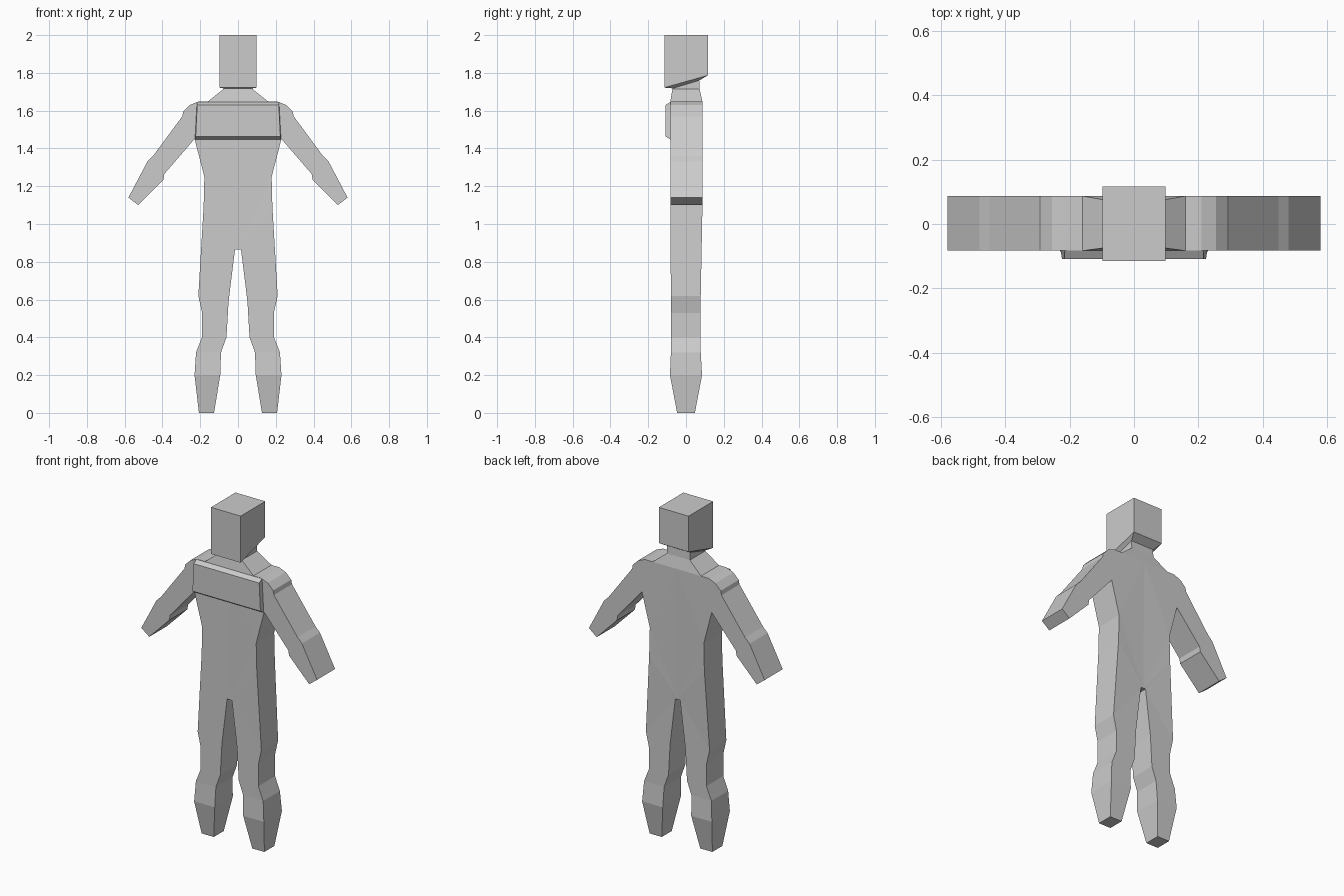
import bpy, bmesh

if "Cube" in bpy.data.objects:
    bpy.data.objects.remove(bpy.data.objects["Cube"])

grey = bpy.data.materials.new("plain grey")
grey.diffuse_color = (0.6, 0.6, 0.6, 1)
grey.use_nodes = True
grey.node_tree.nodes["Principled BSDF"].inputs["Base Color"].default_value = grey.diffuse_color


def finish(bm, name, mirror=False):
    bmesh.ops.remove_doubles(bm, verts=bm.verts, dist=0.0005)
    bmesh.ops.triangulate(bm, faces=[f for f in bm.faces if len(f.verts) > 4])
    bmesh.ops.recalc_face_normals(bm, faces=bm.faces)
    mesh = bpy.data.meshes.new(name)
    bm.to_mesh(mesh)
    bm.free()
    mesh.materials.append(grey)
    ob = bpy.data.objects.new(name, mesh)
    bpy.context.collection.objects.link(ob)
    if mirror:
        mod = ob.modifiers.new("mirror", 'MIRROR')
        mod.use_clip = True
    return ob


def depth(z):
    """Front and back y of the body at a height."""
    if z < 0.1:
        return -0.047, 0.047
    if z < 0.3:
        return -0.085, 0.085
    if z < 1.0:
        return -0.08, 0.078
    if z < 1.7:
        return -0.083, 0.087
    return -0.072, 0.072


def slab(bm, outline, open_heights=()):
    """Thick silhouette, left open on the centre line and at shared heights."""
    front = [bm.verts.new((x, depth(z)[0], z)) for x, z in outline]
    back = [bm.verts.new((x, depth(z)[1], z)) for x, z in outline]
    bm.faces.new(front)
    bm.faces.new(back[::-1])
    n = len(outline)
    for i in range(n):
        j = (i + 1) % n
        (x0, z0), (x1, z1) = outline[i], outline[j]
        if x0 == x1 == 0 or (z0 == z1 and z0 in open_heights and min(x0, x1) < 0.15):
            continue
        bm.faces.new((front[i], front[j], back[j], back[i]))


def rings(bm, loops):
    """Join a stack of four-point rings, capping the last one."""
    rows = [[bm.verts.new(p) for p in loop] for loop in loops]
    for a, b in zip(rows, rows[1:]):
        for i in range(4):
            j = (i + 1) % 4
            bm.faces.new((a[i], a[j], b[j], b[i]))
    bm.faces.new(rows[-1])


def rect(w, y0, y1, z0, z1):
    return [(-w, y0, z0), (w, y0, z0), (w, y1, z1), (-w, y1, z1)]


# Body: foot, leg with torso and arm, then shoulder slope
bm = bmesh.new()
slab(bm, [(0.127, 0), (0.207, 0), (0.23, 0.2), (0.094, 0.2)], (0.2,))
slab(bm, [
    (0.094, 0.2), (0.23, 0.2), (0.222, 0.32), (0.19, 0.4), (0.19, 0.53),
    (0.21, 0.62), (0.182, 1.09), (0.178, 1.25), (0.23, 1.45),          # outer side
    (0.39, 1.265), (0.395, 1.235), (0.528, 1.10), (0.58, 1.14),        # under arm, hand
    (0.48, 1.33), (0.45, 1.36), (0.295, 1.57), (0.29, 1.595),          # upper arm
    (0.255, 1.63), (0.21, 1.648), (0.16, 1.648), (0, 1.648),           # shoulder
    (0, 0.865), (0.016, 0.865), (0.05, 0.59), (0.061, 0.4), (0.09, 0.32),
], (0.2,))
# remove the hidden wall under the neck base
hidden = [f for f in bm.faces if all(abs(v.co.z - 1.648) < 1e-4 and v.co.x < 0.17 for v in f.verts)]
bmesh.ops.delete(bm, geom=hidden, context='FACES_ONLY')
slab(bm, [(0, 1.648), (0.16, 1.648), (0.076, 1.715), (0, 1.715)], (1.648, 1.715))
finish(bm, "body", mirror=True)

# Head with a short neck wedge and a jaw that rises to the back
bm = bmesh.new()
rings(bm, [
    rect(0.076, -0.072, 0.072, 1.715, 1.715),
    rect(0.076, -0.07, 0.07, 1.718, 1.76),
    rect(0.098, -0.115, 0.116, 1.722, 1.787),
    rect(0.098, -0.115, 0.116, 2.0, 2.0),
])
finish(bm, "head_and_neck")

# Bevelled chest plate
bm = bmesh.new()
rings(bm, [
    [(-0.228, -0.083, 1.447), (0.228, -0.083, 1.447), (0.217, -0.083, 1.646), (-0.217, -0.083, 1.646)],
    [(-0.224, -0.109, 1.464), (0.224, -0.109, 1.464), (0.216, -0.109, 1.63), (-0.216, -0.109, 1.63)],
])
finish(bm, "chest_plate")
